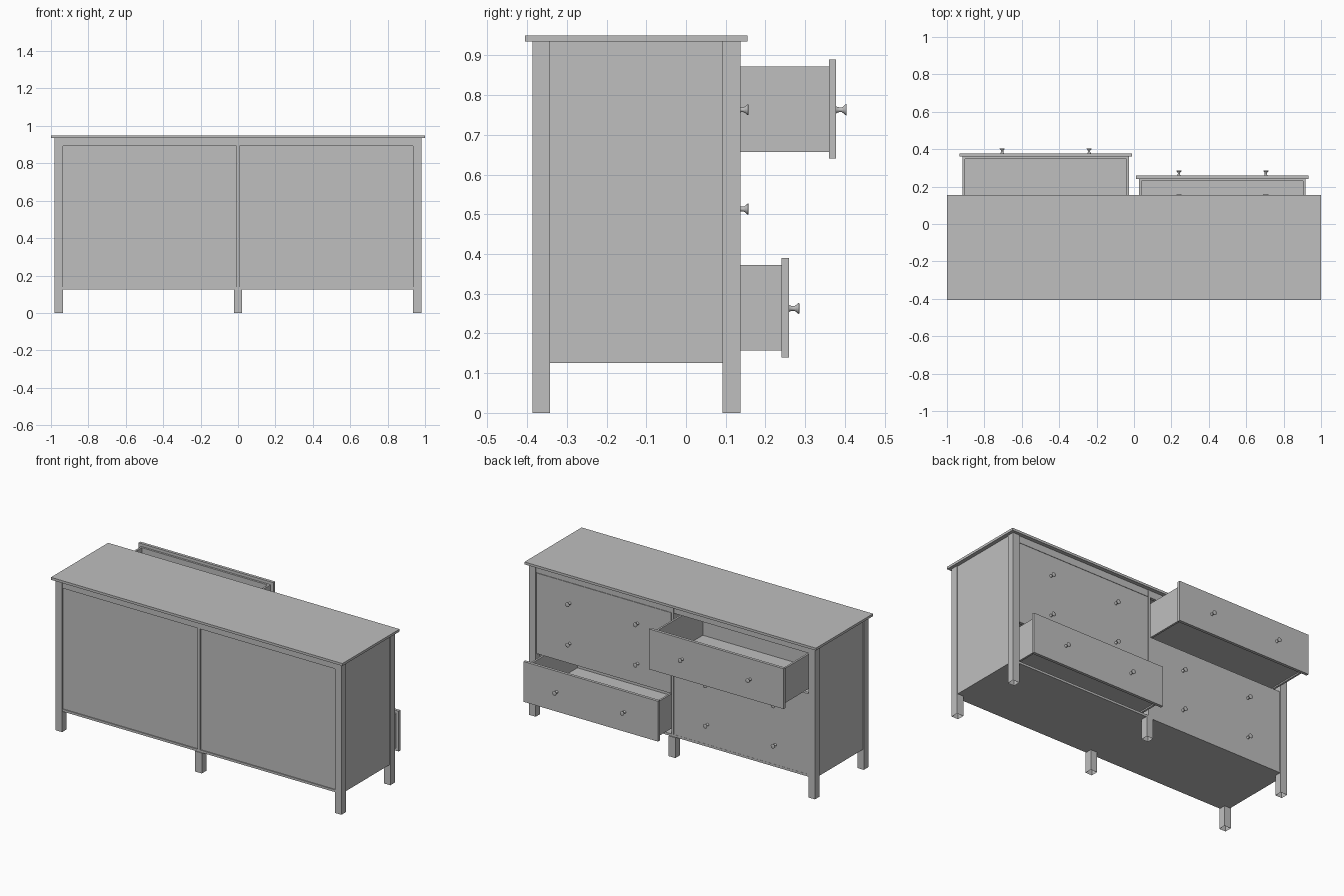
import bpy, bmesh, math
from mathutils import Matrix

if "Cube" in bpy.data.objects:
    bpy.data.objects.remove(bpy.data.objects["Cube"])

grey = bpy.data.materials.new("painted grey")
grey.diffuse_color = (0.52, 0.52, 0.52, 1)
grey.use_nodes = True
grey.node_tree.nodes["Principled BSDF"].inputs["Base Color"].default_value = grey.diffuse_color


def finish(name, bm):
    mesh = bpy.data.meshes.new(name)
    bm.to_mesh(mesh)
    bm.free()
    mesh.materials.append(grey)
    ob = bpy.data.objects.new(name, mesh)
    bpy.context.collection.objects.link(ob)
    return ob


def box(name, x0, x1, y0, y1, z0, z1, open_bottom=False):
    bm = bmesh.new()
    bmesh.ops.create_cube(bm, size=1)
    for v in bm.verts:
        v.co = ((x0 + x1) / 2 + v.co.x * (x1 - x0),
                (y0 + y1) / 2 + v.co.y * (y1 - y0),
                (z0 + z1) / 2 + v.co.z * (z1 - z0))
    if open_bottom:
        low = [f for f in bm.faces if f.calc_center_median().z < z0 + 1e-5]
        bmesh.ops.delete(bm, geom=low, context='FACES_ONLY')
    return finish(name, bm)


# Turned knob: (distance from drawer face, radius)
KNOB = [(0, 0), (0, 0.009), (0.003, 0.0075), (0.008, 0.006), (0.014, 0.006),
        (0.019, 0.009), (0.0225, 0.013), (0.0255, 0.014), (0.0265, 0.012), (0.0265, 0)]


def knob(x, y, z):
    bm = bmesh.new()
    vs = [bm.verts.new((r, d, 0)) for d, r in KNOB]
    es = [bm.edges.new(p) for p in zip(vs, vs[1:])]
    bmesh.ops.spin(bm, geom=vs + es, cent=(0, 0, 0), axis=(0, 1, 0),
                   angle=math.tau, steps=20)
    bmesh.ops.remove_doubles(bm, verts=bm.verts, dist=1e-5)
    bmesh.ops.recalc_face_normals(bm, faces=bm.faces)
    bmesh.ops.transform(bm, matrix=Matrix.Translation((x, y, z)), verts=bm.verts)
    ob = finish("knob", bm)
    bpy.context.view_layer.objects.active = ob
    ob.select_set(True)
    bpy.ops.object.shade_smooth_by_angle(angle=math.radians(40))
    ob.select_set(False)


def drawer(side, z0, pull):
    a, b = sorted((side * 0.010, side * 0.934))
    y = 0.131 + pull                     # outer face of the drawer front
    box("drawer_front", a, b, y - 0.018, y, z0, z0 + 0.25)
    a, b = a + 0.018, b - 0.018          # tray behind the front
    f, r, w = y - 0.018, y - 0.498, 0.012
    lo, hi = z0 + 0.017, z0 + 0.232
    box("drawer_side", a, a + w, r, f, lo, hi)
    box("drawer_side", b - w, b, r, f, lo, hi)
    box("drawer_inner_front", a + w, b - w, f - w, f, lo, hi)
    box("drawer_back", a + w, b - w, r, r + w, lo, hi)
    box("drawer_floor", a + w, b - w, r + w, f - w, lo + 0.008, lo + 0.016)
    for x in (0.24, 0.705):
        knob(side * x, y, z0 + 0.123)


# Top board and bottom board
box("top_board", -1, 1, -0.405, 0.155, 0.935, 0.95)
box("bottom_board", -0.97, 0.97, -0.382, 0.132, 0.126, 0.14)

# Legs, hollow at the foot, with short feet under the middle
for y0, y1 in ((-0.387, -0.342), (0.092, 0.137)):
    for s in (-1, 1):
        a, b = sorted((s * 0.936, s * 0.981))
        box("corner_leg", a, b, y0, y1, 0, 0.935, True)
    box("middle_foot", -0.0225, 0.0225, y0, y1, 0, 0.126, True)

# Side panels
for s in (-1, 1):
    a, b = sorted((s * 0.955, s * 0.976))
    box("side_panel", a, b, -0.342, 0.092, 0.126, 0.935)

# Rear panel, rails and central partition
box("rear_panel", -0.936, 0.936, -0.376, -0.370, 0.14, 0.935)
box("rear_top_rail", -0.936, 0.936, -0.385, -0.370, 0.892, 0.935)
box("drawer_side_rail", -0.936, 0.936, 0.113, 0.131, 0.892, 0.935)
box("partition", -0.008, 0.008, -0.385, 0.132, 0.14, 0.935)

# Two columns of three drawers, two of them pulled open
for side, pulls in ((-1, (0, 0, 0.247)), (1, (0.128, 0, 0))):
    for row, pull in enumerate(pulls):
        drawer(side, 0.14 + 0.25 * row, pull)
